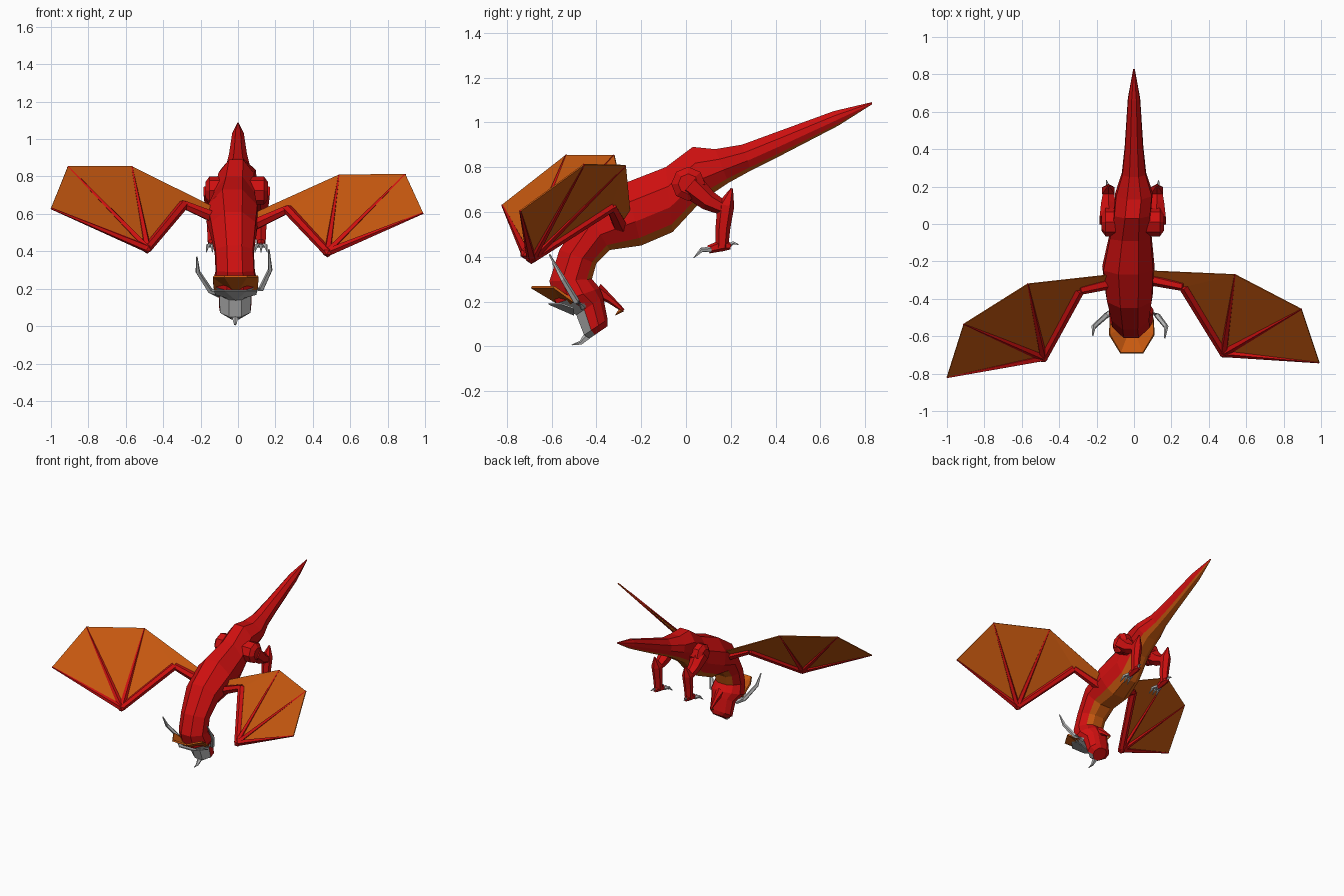
import bpy
import bmesh
import math
from mathutils import Vector

default = bpy.data.objects.get("Cube")
if default:
    bpy.data.objects.remove(default, do_unlink=True)


def make_material(name, colour):
    mat = bpy.data.materials.new(name)
    mat.use_nodes = True
    mat.diffuse_color = (*colour, 1)
    mat.node_tree.nodes["Principled BSDF"].inputs["Base Color"].default_value = (*colour, 1)
    return mat


red = make_material("scale red", (0.62, 0.005, 0.005))
orange = make_material("membrane orange", (0.58, 0.1, 0.005))
bone = make_material("bone grey", (0.48, 0.48, 0.48))


def finish(name, bm, *materials):
    """Turn a bmesh into a flat-shaded object with the given materials."""
    bmesh.ops.recalc_face_normals(bm, faces=bm.faces)
    mesh = bpy.data.meshes.new(name)
    bm.to_mesh(mesh)
    bm.free()
    for mat in materials:
        mesh.materials.append(mat)
    obj = bpy.data.objects.new(name, mesh)
    bpy.context.collection.objects.link(obj)
    return obj


def loft(name, rings, materials, rule=None):
    """Skin matching rings; rule(row, side) picks the material slot."""
    bm = bmesh.new()
    rows = [[bm.verts.new(p) for p in ring] for ring in rings]
    count = len(rows[0])
    for r in range(len(rows) - 1):
        for s in range(count):
            t = (s + 1) % count
            face = bm.faces.new((rows[r][s], rows[r][t], rows[r + 1][t], rows[r + 1][s]))
            if rule:
                face.material_index = rule(r, s)
    bm.faces.new(rows[0])
    bm.faces.new(rows[-1])
    return finish(name, bm, *materials)


def tube(name, path, radii, mat, sides=6):
    """Tapered limb along a path of points."""
    pts = [Vector(p) for p in path]
    rings = []
    for i, p in enumerate(pts):
        d = (pts[min(i + 1, len(pts) - 1)] - pts[max(i - 1, 0)]).normalized()
        ref = Vector((1, 0, 0)) if abs(d.x) < 0.8 else Vector((0, 0, 1))
        u = d.cross(ref).normalized()
        v = d.cross(u)
        angles = [math.tau * k / sides for k in range(sides)]
        rings.append([p + radii[i] * (u * math.cos(a) + v * math.sin(a)) for a in angles])
    return loft(name, rings, [mat])


def plate(name, points, faces, mat, thickness=0.006):
    """Thin sheet made of a few polygons."""
    bm = bmesh.new()
    verts = [bm.verts.new(p) for p in points]
    for f in faces:
        bm.faces.new([verts[i] for i in f])
    obj = finish(name, bm, mat)
    solid = obj.modifiers.new("thickness", "SOLIDIFY")
    solid.thickness = thickness
    solid.offset = 0
    return obj


# Cross-section: (share of half width, share of the way from back to belly)
SECTION = [(-0.38, 0), (0.38, 0), (0.95, 0.3), (1, 0.62), (0.7, 0.88),
           (0.35, 1), (-0.35, 1), (-0.7, 0.88), (-1, 0.62), (-0.95, 0.3)]


def sections(stations):
    rings = []
    for cx, half, ty, tz, by, bz in stations:
        rings.append([(cx + half * w, ty + (by - ty) * t, tz + (bz - tz) * t)
                      for w, t in SECTION])
    return rings


# Body from tail tip to neck: centre x, half width, back y z, belly y z
BODY = [
    (0, 0.004, 0.83, 1.09, 0.83, 1.08),
    (0, 0.033, 0.66, 1.05, 0.68, 0.985),
    (0, 0.05, 0.4, 0.955, 0.42, 0.85),
    (0, 0.065, 0.25, 0.9, 0.29, 0.785),
    (0, 0.1, 0.13, 0.88, 0.19, 0.73),
    (-0.01, 0.1, 0.03, 0.89, 0.07, 0.65),
    (-0.02, 0.115, -0.09, 0.8, -0.06, 0.51),
    (-0.03, 0.14, -0.27, 0.73, -0.2, 0.45),
    (-0.025, 0.125, -0.45, 0.61, -0.34, 0.43),
    (-0.02, 0.105, -0.565, 0.43, -0.4, 0.37),
    (-0.015, 0.105, -0.61, 0.29, -0.42, 0.3),
]
loft("body", sections(BODY), [red, orange], lambda r, s: int(4 <= s <= 6))

# Head tucked downwards, with a bone mask over the forehead and snout
HEAD = [
    (-0.015, 0.105, -0.61, 0.29, -0.42, 0.3),
    (-0.015, 0.12, -0.58, 0.19, -0.385, 0.26),
    (-0.015, 0.09, -0.49, 0.14, -0.37, 0.22),
    (-0.015, 0.085, -0.455, 0.05, -0.35, 0.12),
    (-0.015, 0.05, -0.43, 0.035, -0.35, 0.09),
]
loft("head", sections(HEAD), [red, bone], lambda r, s: int(r > 0 and s in (9, 0, 1)))

# Lower jaw hanging open, with a chin spike
tube("lower_jaw", [(-0.015, -0.4, 0.25), (-0.015, -0.34, 0.21), (-0.015, -0.28, 0.16)],
     [0.035, 0.018, 0.008], red)
tube("chin_spike", [(-0.015, -0.285, 0.165), (-0.015, -0.315, 0.14)], [0.012, 0.002], orange, 4)
tube("nose_horn", [(-0.015, -0.44, 0.045), (-0.015, -0.47, 0.015), (-0.015, -0.51, 0.006)],
     [0.018, 0.01, 0.002], bone, 5)

# Fan-shaped crest and its bone backing
rim = [(0.115, -0.5, 0.2), (0.12, -0.59, 0.265), (0.06, -0.69, 0.265)]
rim += [(-x, y, z) for x, y, z in reversed(rim)]
fan = [(0, i, i + 1) for i in range(1, len(rim))]
shift = Vector((-0.012, 0, 0))
plate("crest", [Vector((0, -0.54, 0.175)) + shift] + [Vector(p) + shift for p in rim],
      fan, orange, 0.012)
backing = [Vector((x * 0.95, -0.5 + (y + 0.5) * 0.6, 0.17 + (z - 0.2) * 0.3)) + shift
           for x, y, z in rim]
plate("crest_backing", [Vector((0, -0.5, 0.14)) + shift] + backing, fan, bone)

# Head horns sweeping outwards and back
HORNS = {
    "left": [(0.07, -0.46, 0.18), (0.125, -0.49, 0.2), (0.172, -0.55, 0.3), (0.165, -0.61, 0.41)],
    "right": [(-0.1, -0.46, 0.17), (-0.15, -0.49, 0.19), (-0.215, -0.55, 0.29), (-0.22, -0.595, 0.37)],
}
for side, path in HORNS.items():
    tube(side + "_horn", path, [0.018, 0.016, 0.013, 0.004], bone, 5)

# Wings: shoulder, elbow, wrist, three finger tips, rear root of the membrane
WINGS = {
    "left": [(0.06, -0.29, 0.53), (0.265, -0.335, 0.625), (0.48, -0.69, 0.395),
             (0.99, -0.74, 0.605), (0.895, -0.455, 0.812), (0.54, -0.27, 0.808),
             (0.08, -0.25, 0.6)],
    "right": [(-0.1, -0.31, 0.57), (-0.29, -0.355, 0.65), (-0.485, -0.715, 0.415),
              (-1, -0.82, 0.63), (-0.91, -0.535, 0.853), (-0.568, -0.32, 0.853),
              (-0.12, -0.27, 0.63)],
}
for side, pts in WINGS.items():
    shoulder, elbow, wrist, *tips, root = pts
    tube(side + "_upper_arm", [shoulder, elbow], [0.034, 0.024], red)
    tube(side + "_forearm", [elbow, wrist], [0.027, 0.024], red)
    for i, tip in enumerate(tips):
        tube(f"{side}_finger_{i + 1}", [wrist, tip], [0.022, 0.005], red, 5)
    ball = bmesh.new()
    bmesh.ops.create_icosphere(ball, subdivisions=1, radius=0.028)
    bmesh.ops.translate(ball, verts=ball.verts, vec=wrist)
    finish(side + "_wrist", ball, red)
    plate(side + "_membrane", pts,
          [(2, 3, 4), (2, 4, 5), (1, 2, 5), (0, 1, 5, 6)], orange)

# Hind legs
for side, s in (("left", 1), ("right", -1)):
    def at(x, y, z):
        return (s * x - 0.007, y, z)

    tube(side + "_hip", [at(0.06, 0.01, 0.725), at(0.145, 0.01, 0.725), at(0.168, 0.01, 0.725)],
         [0.076, 0.076, 0.045], red, 8)
    tube(side + "_thigh", [at(0.125, 0.02, 0.72), at(0.13, 0.1, 0.65), at(0.13, 0.18, 0.61)],
         [0.06, 0.045, 0.03], red)
    tube(side + "_shank", [at(0.13, 0.205, 0.705), at(0.13, 0.178, 0.63), at(0.13, 0.165, 0.53),
                           at(0.13, 0.16, 0.44)], [0.005, 0.038, 0.033, 0.028], red)
    tube(side + "_foot", [at(0.13, 0.2, 0.448), at(0.13, 0.16, 0.45), at(0.13, 0.1, 0.432)],
         [0.015, 0.026, 0.018], red)
    for i, spread in enumerate((-0.025, 0, 0.025)):
        tube(f"{side}_front_claw_{i + 1}",
             [at(0.13 + spread * 0.5, 0.11, 0.432), at(0.13 + spread, 0.07, 0.43),
              at(0.13 + spread * 1.3, 0.035, 0.395)], [0.013, 0.011, 0.002], bone, 5)
    tube(side + "_rear_claw", [at(0.13, 0.19, 0.45), at(0.135, 0.21, 0.462), at(0.14, 0.235, 0.455)],
         [0.011, 0.008, 0.002], bone, 5)
